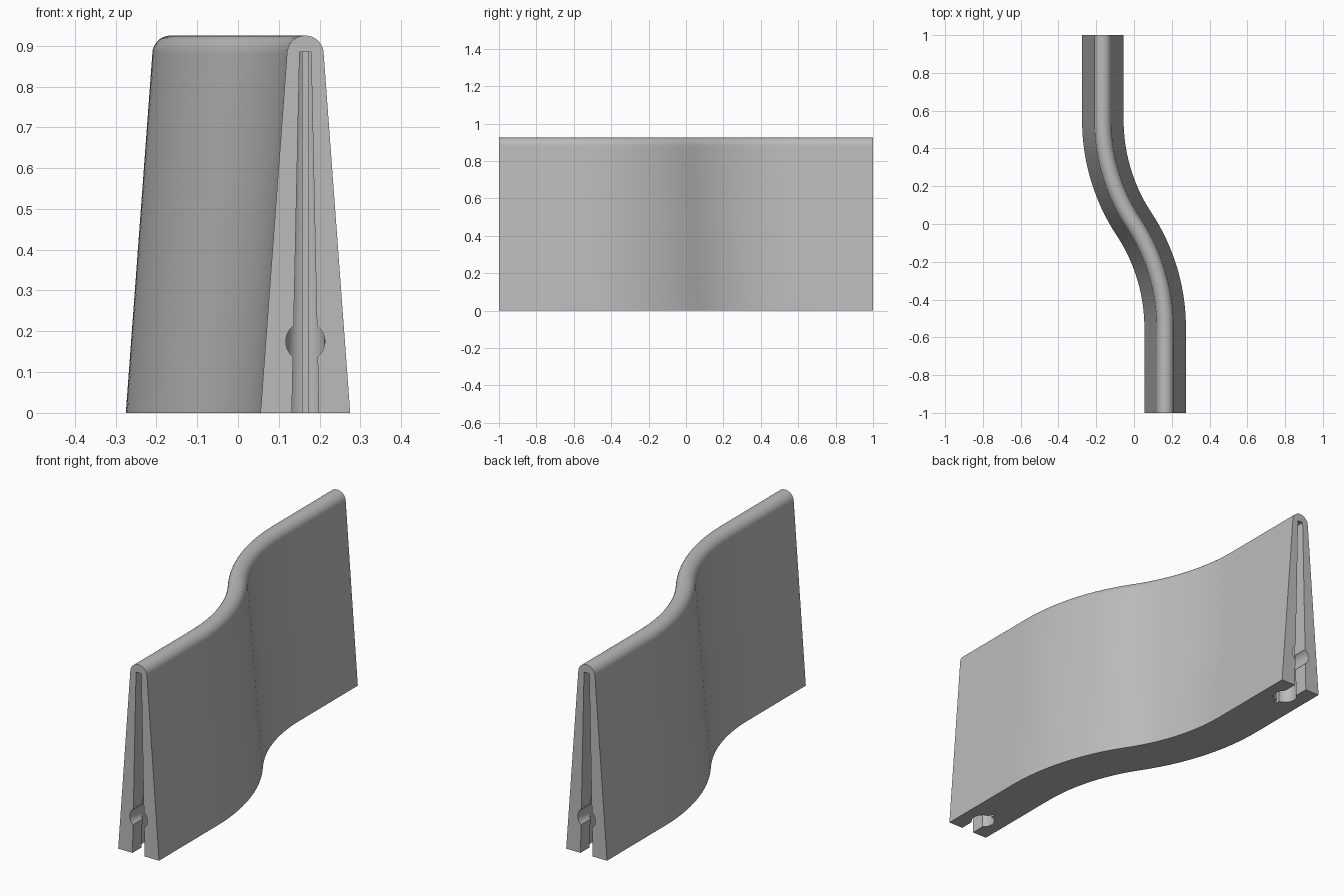
import bpy, bmesh
from math import sin, cos, pi, atan
from mathutils import Matrix, Vector

cube = bpy.data.objects.get("Cube")
if cube:
    bpy.data.objects.remove(cube, do_unlink=True)

OFFSET = 0.165       # sideways shift of each straight end
BEND = 0.55          # where the curve starts
BASE, CAP = 0.11, 0.045
SHOULDER = 0.88
SLOT_TOP = 0.885

grey = bpy.data.materials.new("plain_grey")
grey.use_nodes = True
grey.diffuse_color = (0.5, 0.5, 0.5, 1)
grey.node_tree.nodes["Principled BSDF"].inputs["Base Color"].default_value = (0.5, 0.5, 0.5, 1)


def finish(name, bm):
    bmesh.ops.recalc_face_normals(bm, faces=bm.faces)
    mesh = bpy.data.meshes.new(name)
    bm.to_mesh(mesh)
    bm.free()
    mesh.materials.append(grey)
    obj = bpy.data.objects.new(name, mesh)
    bpy.context.collection.objects.link(obj)
    return obj


def loft(name, rings):
    """Closed solid through a row of matching rings."""
    bm = bmesh.new()
    loops = [[bm.verts.new(p) for p in ring] for ring in rings]
    n = len(loops[0])
    for a, b in zip(loops, loops[1:]):
        for i in range(n):
            j = (i + 1) % n
            bm.faces.new((a[i], a[j], b[j], b[i]))
    bm.faces.new(loops[0])
    bm.faces.new(loops[-1])
    return finish(name, bm)


# Tapered wall profile with a round cap
profile = [(-BASE, 0), (BASE, 0)]
profile += [(CAP * cos(pi * i / 16), SHOULDER + CAP * sin(pi * i / 16)) for i in range(17)]

# S-shaped path: straight, two opposite arcs, straight
turn = 2 * atan(OFFSET / BEND)
radius = BEND / sin(turn)
half = [(OFFSET, -1, 0)]
for i in range(21):
    a = turn * i / 20
    half.append((OFFSET - radius * (1 - cos(a)), -BEND + radius * sin(a), a))
path = half[:-1] + [(0, 0, turn)] + [(-x, -y, a) for x, y, a in reversed(half[:-1])]
wall = loft("wall", [[(x + w * cos(a), y + w * sin(a), z) for w, z in profile]
                     for x, y, a in path])


def slot_cutter(name, low, high, y0, y1):
    """Upright slot that narrows from half-width low at z=0 to high at the top."""
    drop = 0.05
    low += (low - high) * drop / SLOT_TOP
    return loft(name, [[(sx * w, y, z) for sx, y in ((-1, y0), (1, y0), (1, y1), (-1, y1))]
                       for w, z in ((low, -drop), (high, SLOT_TOP))])


def round_cutter(name, r1, r2, depth, matrix):
    bm = bmesh.new()
    bmesh.ops.create_cone(bm, cap_ends=True, segments=40, radius1=r1, radius2=r2,
                          depth=depth, matrix=matrix)
    return finish(name, bm)


def end_cutters():
    """Connector cavity: neck, tapered post hole, rear notch, round window."""
    height = SLOT_TOP + 0.05
    return [
        slot_cutter("neck_cutter", 0.033, 0.014, -0.1, 0.11),
        round_cutter("post_cutter", 0.055, 0.022, height,
                     Matrix.Translation((0, 0.11, SLOT_TOP - height / 2))),
        slot_cutter("notch_cutter", 0.0075, 0.0074, 0.1, 0.185),
        round_cutter("window_cutter", 0.048, 0.048, 0.21,
                     Matrix.Translation((0, 0.005, 0.175)) @ Matrix.Rotation(pi / 2, 4, "X")),
    ]


# Cut the same cavity into both ends
bpy.context.view_layer.objects.active = wall
for spin in (0, pi):
    place = Matrix.Rotation(spin, 4, "Z") @ Matrix.Translation(Vector((OFFSET, -1, 0)))
    for cutter in end_cutters():
        cutter.data.transform(place)
        cutter.hide_render = True
        mod = wall.modifiers.new("cut", "BOOLEAN")
        mod.operation = "DIFFERENCE"
        mod.solver = "EXACT"
        mod.object = cutter
        bpy.ops.object.modifier_apply(modifier=mod.name)
        bpy.data.objects.remove(cutter, do_unlink=True)

bpy.ops.object.select_all(action="DESELECT")
wall.select_set(True)
bpy.ops.object.shade_smooth_by_angle(angle=pi / 6)
